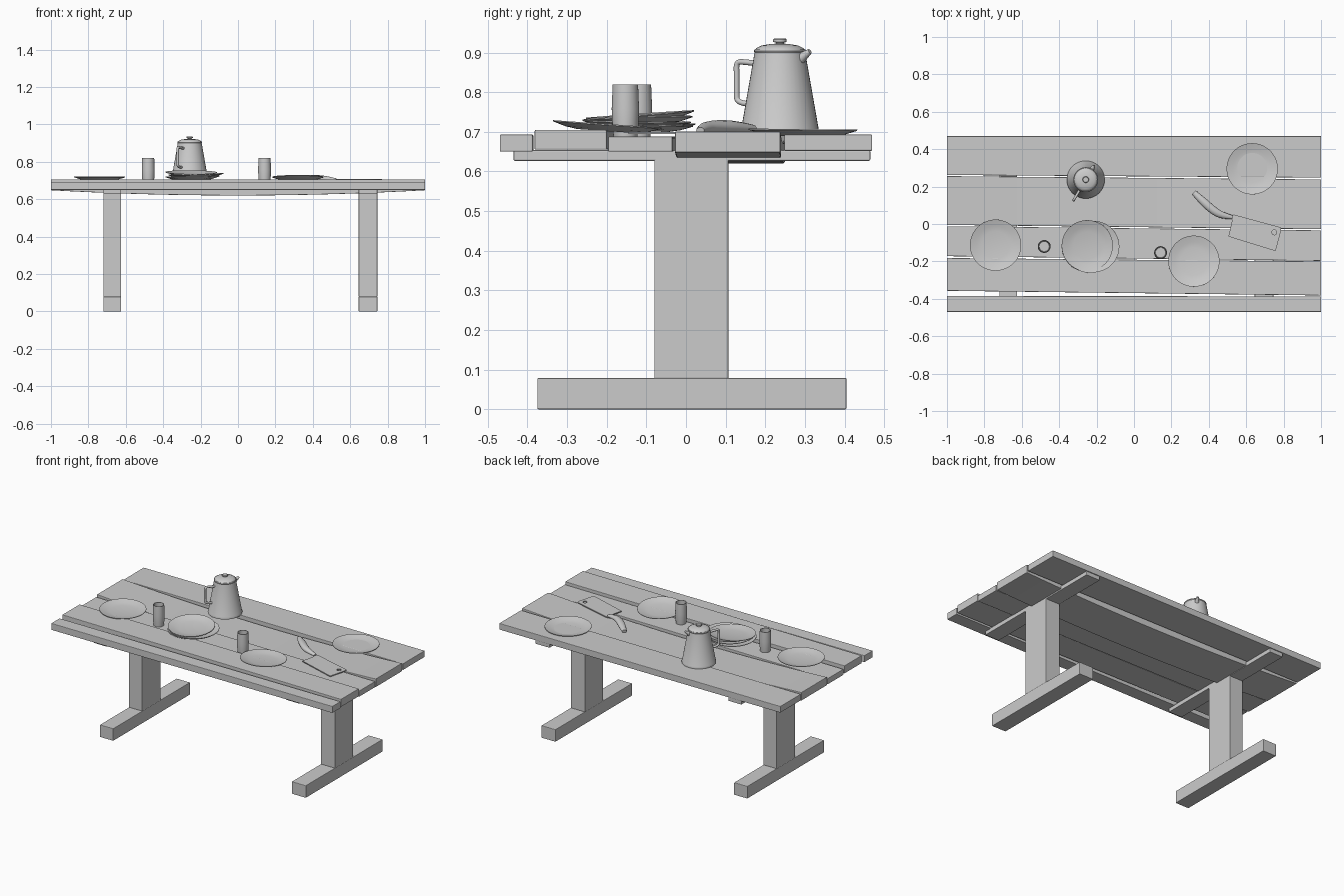
import bpy, bmesh, math
from mathutils import Vector

if "Cube" in bpy.data.objects:
    bpy.data.objects.remove(bpy.data.objects["Cube"])


def mesh_object(name, bm, smooth=False):
    bmesh.ops.recalc_face_normals(bm, faces=bm.faces[:])
    me = bpy.data.meshes.new(name)
    bm.to_mesh(me)
    bm.free()
    ob = bpy.data.objects.new(name, me)
    bpy.context.collection.objects.link(ob)
    if smooth:
        bpy.ops.object.select_all(action='DESELECT')
        bpy.context.view_layer.objects.active = ob
        ob.select_set(True)
        bpy.ops.object.shade_smooth_by_angle(angle=math.radians(35))
    return ob


def bevel(ob, width=0.003):
    m = ob.modifiers.new("soft_edges", 'BEVEL')
    m.width = width
    m.segments = 2
    m.limit_method = 'ANGLE'


def box(name, x, y, z):
    bm = bmesh.new()
    bmesh.ops.create_cube(bm, size=1)
    for v in bm.verts:
        for i, (a, b) in enumerate((x, y, z)):
            v.co[i] = a if v.co[i] < 0 else b
    ob = mesh_object(name, bm)
    bevel(ob)
    return ob


def plank(name, left, right, z, sag=0.0, steps=16):
    """Board from x=-1 to 1 with its own y range at each end and a sag."""
    bm = bmesh.new()
    rings = []
    for i in range(steps + 1):
        t = i / steps
        x = 2 * t - 1
        y0 = left[0] + (right[0] - left[0]) * t
        y1 = left[1] + (right[1] - left[1]) * t
        d = -sag * (1 - x * x)
        rings.append([bm.verts.new((x, y, h + d)) for y, h in
                      ((y0, z[0]), (y1, z[0]), (y1, z[1]), (y0, z[1]))])
    for a, b in zip(rings, rings[1:]):
        for k in range(4):
            j = (k + 1) % 4
            bm.faces.new((a[k], a[j], b[j], b[k]))
    bm.faces.new(rings[0])
    bm.faces.new(rings[-1])
    bevel(mesh_object(name, bm))


def lathe(name, profile, loc, rot=(0, 0, 0), n=40):
    """Revolve (radius, height) points round z."""
    bm = bmesh.new()
    vs = [bm.verts.new((r, 0, z)) for r, z in profile]
    es = [bm.edges.new(p) for p in zip(vs, vs[1:])]
    bmesh.ops.spin(bm, geom=vs + es, cent=(0, 0, 0), axis=(0, 0, 1),
                   angle=2 * math.pi, steps=n)
    bmesh.ops.remove_doubles(bm, verts=bm.verts[:], dist=1e-5)
    ob = mesh_object(name, bm, True)
    ob.location = loc
    ob.rotation_euler = rot
    return ob


def tube(name, points, radius, radii=None, flat=1.0):
    """Round bar along a smooth path, with optional radius per point."""
    cu = bpy.data.curves.new(name, 'CURVE')
    cu.dimensions = '3D'
    cu.bevel_depth = radius
    cu.bevel_resolution = 4
    cu.use_fill_caps = True
    sp = cu.splines.new('NURBS')
    sp.points.add(len(points) - 1)
    for i, p in enumerate(points):
        sp.points[i].co = (*p, 1)
        sp.points[i].radius = radii[i] if radii else 1
    sp.use_endpoint_u = True
    sp.order_u = 3
    sp.resolution_u = 6
    ob = bpy.data.objects.new(name, cu)
    bpy.context.collection.objects.link(ob)
    ob.scale.z = flat
    return ob


# Table top boards
plank("front_plank", (-0.47, -0.385), (-0.47, -0.387), (0.650, 0.693))
plank("second_plank", (-0.357, -0.182), (-0.382, -0.20), (0.655, 0.705))
plank("third_plank", (-0.172, -0.012), (-0.197, -0.034), (0.650, 0.688))
plank("sagging_plank", (-0.005, 0.256), (-0.028, 0.238), (0.648, 0.701), 0.028)
plank("back_plank", (0.262, 0.47), (0.248, 0.47), (0.652, 0.693))

# Two T-shaped legs, each with a cleat under the boards
for side, x in (("left", (-0.72, -0.625)), ("right", (0.645, 0.745))):
    box(side + "_foot", x, (-0.375, 0.405), (0, 0.079))
    box(side + "_post", x, (-0.08, 0.107), (0.077, 0.64))
    box(side + "_cleat", x, (-0.435, 0.465), (0.627, 0.654))

# Shallow plates: singles and a loose stack
plate = [(0, 0), (0.075, 0), (0.105, 0.005), (0.137, 0.015), (0.137, 0.018),
         (0.103, 0.008), (0.074, 0.003), (0, 0.003)]
plates = [
    (-0.74, -0.113, 0.702, 0.01, 0.0),
    (0.32, -0.20, 0.702, -0.07, 0.0),
    (0.632, 0.295, 0.689, -0.01, 0.0),
    (-0.25, -0.12, 0.702, -0.03, 0.0),
    (-0.235, -0.125, 0.710, -0.02, 0.02),
    (-0.215, -0.12, 0.718, 0.03, -0.02),
    (-0.25, -0.115, 0.727, 0.07, 0.01),
]
for i, (x, y, z, rx, ry) in enumerate(plates):
    lathe(f"plate_{i + 1}", plate, (x, y, z), (rx, ry, 0), 48)

# Cups, hollow and slightly bulged
cup = [(0, 0), (0.030, 0), (0.033, 0.03), (0.0345, 0.07), (0.032, 0.132),
       (0.0285, 0.132), (0.030, 0.07), (0.027, 0.006), (0, 0.006)]
for name, x, y in (("left_cup", -0.48, -0.12), ("right_cup", 0.142, -0.153)):
    lathe(name, cup, (x, y, 0.688), n=32)

# Coffee pot body, lid and knob
px, py = -0.258, 0.237
lathe("pot_body", [(0, 0.692), (0.100, 0.692), (0.101, 0.700), (0.098, 0.706),
                   (0.064, 0.900), (0.066, 0.904), (0.064, 0.908), (0, 0.908)],
      (px, py, 0))
lathe("pot_lid", [(0, 0.904), (0.064, 0.904), (0.060, 0.911), (0.046, 0.918),
                  (0.022, 0.922), (0, 0.923)], (px, py, 0))
lathe("pot_knob", [(0, 0.920), (0.010, 0.920), (0.010, 0.925), (0.017, 0.927),
                   (0.017, 0.933), (0.014, 0.936), (0, 0.936)], (px, py, 0), n=24)

# Pot handle and small pouring lip on opposite sides
aim = Vector((-0.51, -0.86))


def pot_point(u, z):
    return (px + aim.x * u, py + aim.y * u, z)


tube("pot_handle", [pot_point(u, z) for u, z in (
    (0.066, 0.872), (0.105, 0.877), (0.128, 0.876), (0.127, 0.845),
    (0.127, 0.80), (0.126, 0.772), (0.086, 0.770))], 0.007)
tube("pot_spout", [pot_point(u, z) for u, z in (
    (-0.055, 0.880), (-0.072, 0.894), (-0.088, 0.903))], 0.013, (1.1, 0.9, 0.5))

# Cleaver blade with hanging hole
cu = bpy.data.curves.new("cleaver_blade", 'CURVE')
cu.dimensions = '2D'
cu.fill_mode = 'BOTH'
cu.extrude = 0.003
outline = [(0.50, 0.045), (0.535, 0.05), (0.785, -0.018), (0.785, -0.04),
           (0.757, -0.145), (0.505, -0.067), (0.525, 0.022)]
hole = [(0.75 + 0.013 * math.cos(k * math.pi / 8),
         -0.045 + 0.013 * math.sin(k * math.pi / 8)) for k in range(16)]
for pts in (outline, hole):
    sp = cu.splines.new('POLY')
    sp.points.add(len(pts) - 1)
    for p, q in zip(sp.points, pts):
        p.co = (*q, 0, 1)
    sp.use_cyclic_u = True
blade = bpy.data.objects.new("cleaver_blade", cu)
bpy.context.collection.objects.link(blade)
blade.location.z = 0.697

# Curved cleaver handle
grip = tube("cleaver_handle", [(0.525, 0.036, 0), (0.47, 0.045, 0.008),
                               (0.42, 0.075, 0.012), (0.365, 0.125, 0.010),
                               (0.32, 0.168, 0.004)],
            0.021, (0.5, 0.9, 1.05, 1.05, 0.7), 0.8)
grip.location.z = 0.703
